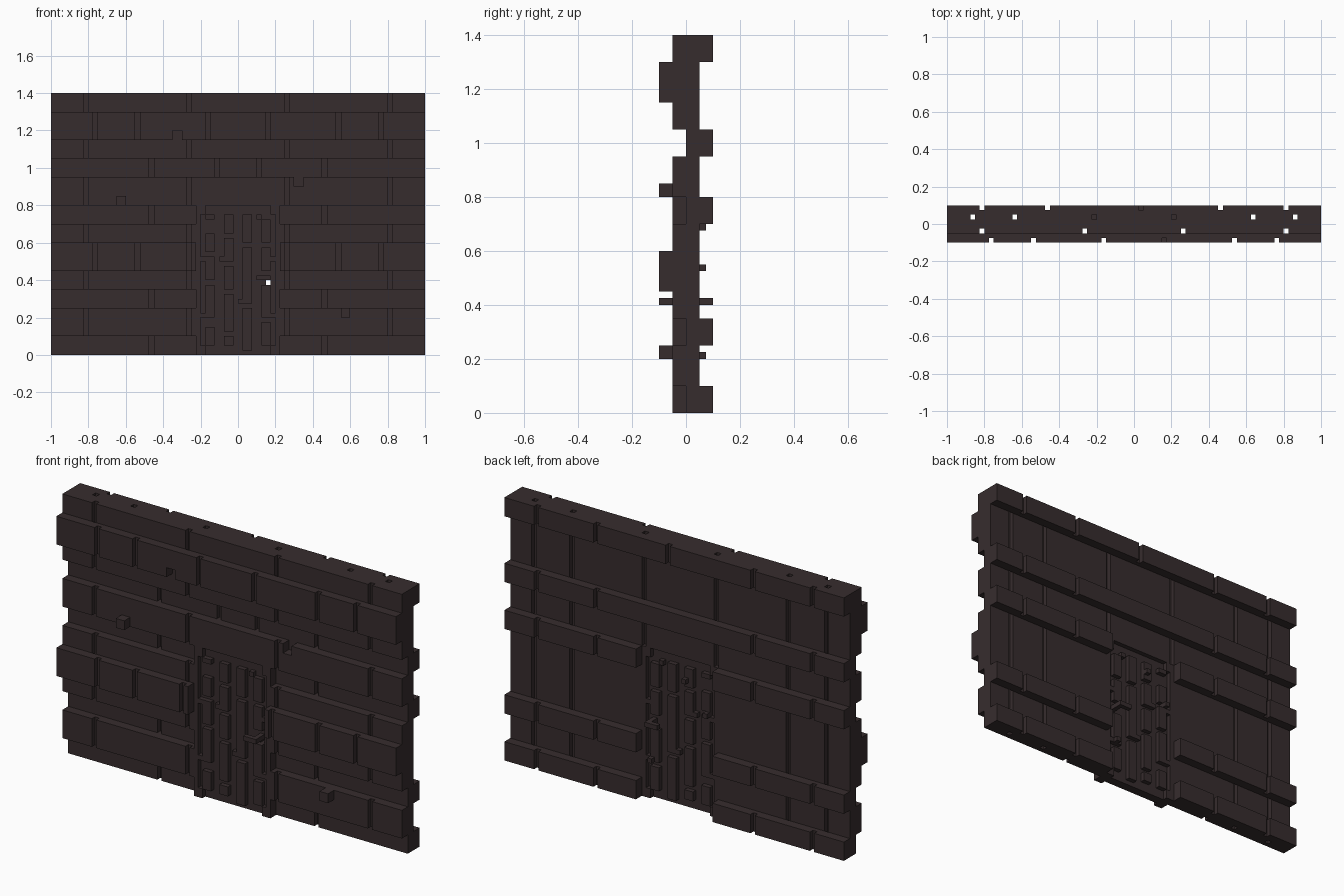
import bpy, bmesh

if "Cube" in bpy.data.objects:
    bpy.data.objects.remove(bpy.data.objects["Cube"])

U = 0.025  # size of one block cell
stone = bpy.data.materials.new("dark_brown_stone")
stone.diffuse_color = (0.0375, 0.0255, 0.0265, 1)
stone.use_nodes = True
stone.node_tree.nodes["Principled BSDF"].inputs["Base Color"].default_value = stone.diffuse_color


def cells(x0, x1, y0, y1, z0, z1):
    """All grid cells inside a box given in units."""
    r = [range(round(a / U), round(b / U)) for a, b in ((x0, x1), (y0, y1), (z0, z1))]
    return {(i, j, k) for i in r[0] for j in r[1] for k in r[2]}


def groove(xs, y, z0, z1):
    """Mirrored one-cell-wide vertical joints starting at depth y."""
    out = set()
    for x in xs:
        out |= cells(x, x + U, y, y + U, z0, z1)
        out |= cells(-x - U, -x, y, y + U, z0, z1)
    return out


SIDES = [((1, 0, 0), ((1, 0, 0), (1, 1, 0), (1, 1, 1), (1, 0, 1))),
         ((-1, 0, 0), ((0, 1, 0), (0, 0, 0), (0, 0, 1), (0, 1, 1))),
         ((0, 1, 0), ((1, 1, 0), (0, 1, 0), (0, 1, 1), (1, 1, 1))),
         ((0, -1, 0), ((0, 0, 0), (1, 0, 0), (1, 0, 1), (0, 0, 1))),
         ((0, 0, 1), ((0, 0, 1), (1, 0, 1), (1, 1, 1), (0, 1, 1))),
         ((0, 0, -1), ((0, 1, 0), (1, 1, 0), (1, 0, 0), (0, 0, 0)))]


def build(name, solid):
    """Skin a set of cells with outer faces and merge the flat areas."""
    bm = bmesh.new()
    verts = {}
    for c in sorted(solid):
        for d, quad in SIDES:
            if (c[0] + d[0], c[1] + d[1], c[2] + d[2]) in solid:
                continue
            keys = [(c[0] + q[0], c[1] + q[1], c[2] + q[2]) for q in quad]
            for k in keys:
                if k not in verts:
                    verts[k] = bm.verts.new([v * U for v in k])
            bm.faces.new([verts[k] for k in keys])
    bmesh.ops.dissolve_limit(bm, angle_limit=0.01, verts=bm.verts[:], edges=bm.edges[:])
    me = bpy.data.meshes.new(name)
    bm.to_mesh(me)
    bm.free()
    me.materials.append(stone)
    ob = bpy.data.objects.new(name, me)
    bpy.context.collection.objects.link(ob)


# Wall courses: bottom, top, front depth, back depth
courses = [(0, .1, 0, .1), (.1, .25, -.05, .05), (.25, .35, 0, .1), (.35, .45, -.05, .05),
           (.45, .6, -.1, .05), (.6, .7, -.05, .05), (.7, .8, 0, .1), (.8, .95, -.05, .05),
           (.95, 1.05, 0, .1), (1.05, 1.15, -.05, .05), (1.15, 1.3, -.1, .05), (1.3, 1.4, -.05, .1)]
wall = set()
for z0, z1, y0, y1 in courses:
    wall |= cells(-1, 1, y0, y1, z0, z1)
# Joints between the bricks, front to back
wall -= groove((.75, .525, .15), -.1, 0, 1.4)
wall -= groove((.25,), -.1, .45, .6)
wall -= groove((.8, .25), -.05, 0, 1.4)
for z0, z1 in ((0, .1), (.25, .35), (.7, .8), (.95, 1.05)):
    wall -= groove((.45,), 0, z0, z1)
wall -= groove((.1,), 0, .95, 1.05)
wall -= groove((.85, .625, .2), .025, 0, 1.4)
wall -= groove((.8, .45), .075, 0, 1.4)
wall -= cells(.025, .05, .075, .1, 1.3, 1.4)
# Chipped bricks and the doorway
wall -= cells(-.35, -.3, -.1, -.05, 1.15, 1.2)
wall -= cells(.3, .35, -.05, 0, .9, .95)
wall -= cells(-.225, .225, -.1, .1, 0, .8)
build("brick_wall", wall)

# Loose stones standing out of the front
build("left_stone", cells(-.65, -.6, -.1, -.05, .8, .85))
build("right_stone", cells(.55, .6, -.1, -.05, .2, .25))

# Door jambs with corner braces
frame = set()
for s in (-.225, .2):
    frame |= cells(s, s + U, -.05, .05, 0, .8)
for s in (-.2, .175):
    for z0, z1 in ((0, .05), (.2, .225), (.5, .525), (.75, .8)):
        frame |= cells(s, s + U, -.05, .05, z0, z1)
build("door_frame", frame)

# Door slab with raised plank pieces on both sides
door = cells(-.2, .2, -.025, .025, 0, .8)
planks = {-.175: ((.725, .75), (.55, .65), (.4, .525), (.2, .375), (.05, .15)),
          -.075: ((.65, .75), (.5, .625), (.35, .475), (.125, .325), (.05, .1)),
          .025: ((.6, .75), (.275, .575), (.025, .25)),
          .125: ((.6, .725), (.45, .575), (.2, .375), (.05, .175))}
for x, spans in planks.items():
    for z0, z1 in spans:
        door |= cells(x, x + .05, -.05, .05, z0, z1)
# Splinters beside the planks
for x, z in ((-.1, .5), (0, .275), (-.05, .55), (.1, .725)):
    door |= cells(x, x + U, -.05, .05, z, z + U)
# Back studs
for x, z in ((-.05, .675), (-.175, .525), (.15, .2)):
    door |= cells(x, x + U, .025, .075, z, z + U)
door -= cells(.15, .175, -.05, .05, .375, .4)  # keyhole
build("door", door)

# Handles on both sides
build("front_handle", cells(.1, .175, -.1, -.075, .4, .425) | cells(.15, .175, -.1, -.025, .4, .425))
build("back_handle", cells(.1, .175, .075, .1, .4, .425) | cells(.15, .175, .025, .1, .4, .425))
